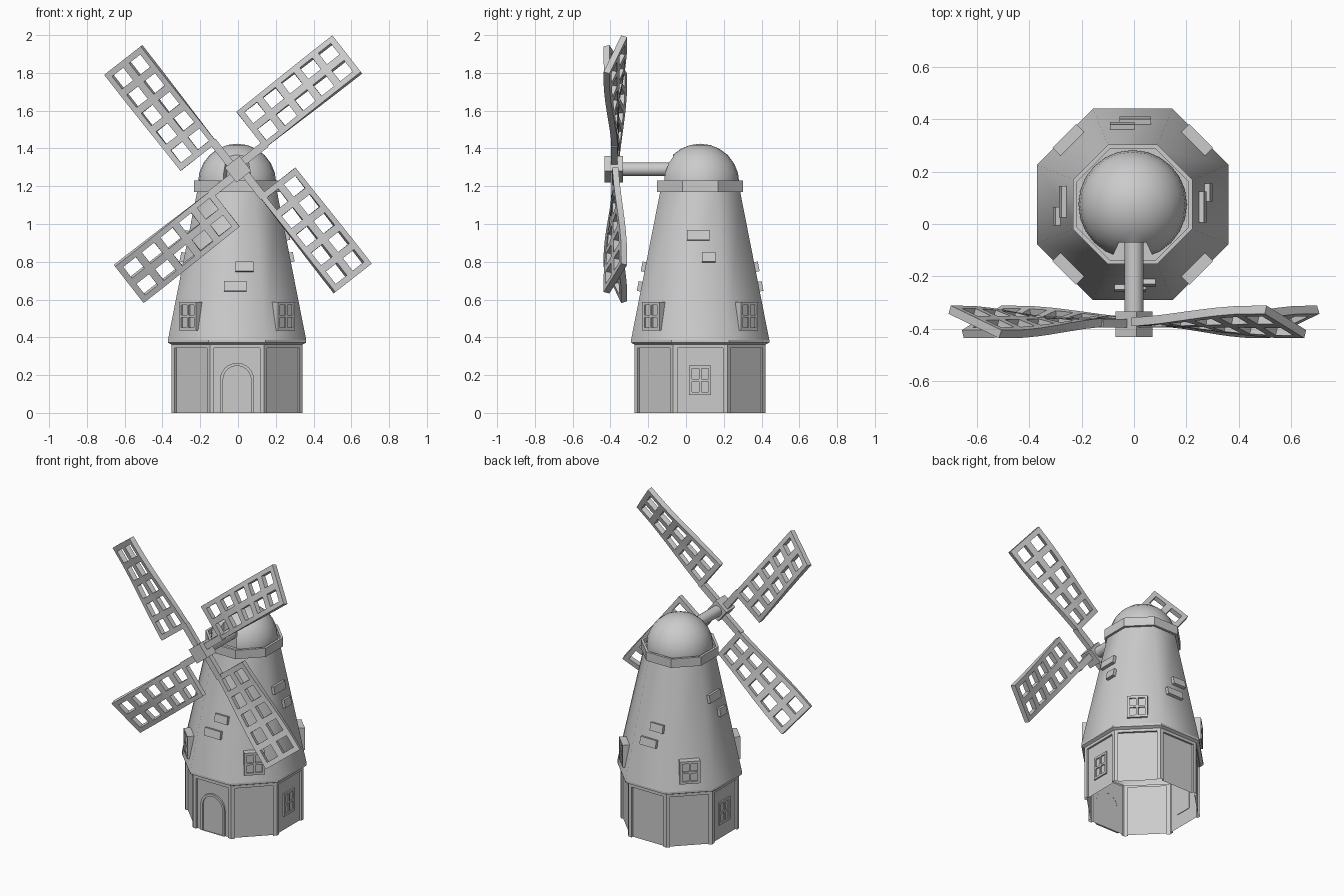
import bpy, bmesh, math
from mathutils import Matrix, Vector

if "Cube" in bpy.data.objects:
    bpy.data.objects.remove(bpy.data.objects["Cube"])

STONE = bpy.data.materials.new("grey_stone")
STONE.use_nodes = True
STONE.diffuse_color = (0.6, 0.6, 0.6, 1)
STONE.node_tree.nodes["Principled BSDF"].inputs["Base Color"].default_value = (0.6, 0.6, 0.6, 1)

CENTRE = Matrix.Translation((-0.005, 0.075, 0))
HUB = Vector((0, -0.38, 1.29))
TAN = math.tan(math.pi / 8)


def turn(degrees, axis="Z"):
    return Matrix.Rotation(math.radians(degrees), 4, axis)


def finish(name, bm, matrix=CENTRE, smooth=False, angle=None):
    bmesh.ops.recalc_face_normals(bm, faces=bm.faces)
    for f in bm.faces:
        f.smooth = smooth
    mesh = bpy.data.meshes.new(name)
    bm.to_mesh(mesh)
    bm.free()
    mesh.materials.append(STONE)
    ob = bpy.data.objects.new(name, mesh)
    bpy.context.collection.objects.link(ob)
    ob.matrix_world = matrix
    if angle:
        bpy.ops.object.select_all(action="DESELECT")
        ob.select_set(True)
        bpy.context.view_layer.objects.active = ob
        bpy.ops.object.shade_smooth_by_angle(angle=math.radians(angle))
    return ob


def add_box(bm, x0, x1, y0, y1, z0, z1, matrix=Matrix()):
    mid = Matrix.Translation(((x0 + x1) / 2, (y0 + y1) / 2, (z0 + z1) / 2))
    size = Matrix.Diagonal((x1 - x0, y1 - y0, z1 - z0, 1))
    bmesh.ops.create_cube(bm, size=1, matrix=matrix @ mid @ size)


def octagon(apothem, z):
    h = apothem * TAN
    return [turn(45 * i) @ Vector((-h, -apothem, z)) for i in range(8)]


def panelled(apothem, z, depth):
    # octagon whose sides step in between corner posts
    h, w, a = apothem * TAN, 0.121, apothem
    side = [(-h, -a), (-w, -a), (-w, depth - a), (w, depth - a), (w, -a)]
    return [turn(45 * i) @ Vector((x, y, z)) for i in range(8) for x, y in side]


def loft(bm, rings, close=False):
    rows = [[bm.verts.new(p) for p in ring] for ring in rings]
    if close:
        rows.append(rows[0])
    for a, b in zip(rows, rows[1:]):
        n = len(a)
        for i in range(n):
            j = (i + 1) % n
            bm.faces.new((a[i], a[j], b[j], b[i]))
    return rows


# Base: open shell with recessed panels and an overhanging rim
bm = bmesh.new()
loft(bm, [panelled(0.347, 0, 0.013), panelled(0.347, 0.343, 0.013),
          panelled(0.347, 0.3431, 0), panelled(0.347, 0.362, 0),
          panelled(0.366, 0.372, 0), panelled(0.366, 0.386, 0)])
bmesh.ops.remove_doubles(bm, verts=bm.verts, dist=0.00001)
finish("base", bm)

# Tapering tower
bm = bmesh.new()
loft(bm, [octagon(0.366, 0.386), octagon(0.21, 1.18)])
finish("tower", bm, smooth=True)

# Collar with a thin raised lip and the floor under the cap
bm = bmesh.new()
rows = loft(bm, [octagon(0.205, 1.17), octagon(0.228, 1.17), octagon(0.228, 1.23),
                 octagon(0.212, 1.23), octagon(0.212, 1.2)])
bm.faces.new(rows[-1])
finish("collar", bm)

# Domed cap with a splayed recess for the shaft
bm = bmesh.new()
bmesh.ops.create_uvsphere(bm, u_segments=24, v_segments=12, radius=0.207)
bmesh.ops.bisect_plane(bm, geom=bm.verts[:] + bm.edges[:] + bm.faces[:],
                       plane_co=(0, 0, -0.02), plane_no=(0, 0, -1), clear_outer=True)
bmesh.ops.holes_fill(bm, edges=[e for e in bm.edges if e.is_boundary])
dome = finish("dome_cap", bm, CENTRE @ Matrix.Translation((0, 0, 1.218)))
bm = bmesh.new()
plan = [(-0.052, -0.145), (0.052, -0.145), (0.105, -0.26), (-0.105, -0.26)]
rows = loft(bm, [[Vector((x, y, z)) for x, y in plan] for z in (1.1, 1.5)])
for row in rows:
    bm.faces.new(row)
cutter = finish("recess_cutter", bm)
cutter.hide_render = True
cut = dome.modifiers.new("recess", "BOOLEAN")
cut.object, cut.solver = cutter, "EXACT"
bpy.ops.object.select_all(action="DESELECT")
dome.select_set(True)
bpy.context.view_layer.objects.active = dome
bpy.ops.object.modifier_apply(modifier="recess")
bpy.data.objects.remove(cutter)
bpy.ops.object.shade_smooth_by_angle(angle=math.radians(30))


def window(name, degrees, r, back, half, z0, z1, bar, depth):
    bm = bmesh.new()
    zm, m = (z0 + z1) / 2, bar * 0.4
    add_box(bm, -half, half, -r, -back, z0, z1)
    for x0, x1 in ((-half, bar - half), (-m, m), (half - bar, half)):
        add_box(bm, x0, x1, -r - depth, -r + 0.001, z0, z1)
    for a, b in ((z0, z0 + bar), (zm - m, zm + m), (z1 - bar, z1)):
        add_box(bm, bar - half, half - bar, -r - depth, -r + 0.001, a, b)
    finish(name, bm, CENTRE @ turn(degrees))


# Side windows in the base and upright windows on the tower diagonals
for side, degrees in (("left", 90), ("right", -90)):
    window("base_window_" + side, degrees, 0.335, 0.33, 0.058, 0.095, 0.25, 0.015, 0.008)
for i in range(4):
    window(f"tower_window_{i + 1}", 45 + 90 * i, 0.36, 0.29, 0.064, 0.435, 0.588, 0.016, 0.01)

# Arched door frame and door
def arch(w, top, y):
    pts = [Vector((-w, y, 0))]
    for i in range(13):
        a = math.pi * (1 - i / 12)
        pts.append(Vector((w * math.cos(a), y, top + w * math.sin(a))))
    return pts + [Vector((w, y, 0))]


bm = bmesh.new()
loft(bm, [arch(0.09, 0.175, -0.333), arch(0.09, 0.175, -0.345),
          arch(0.074, 0.175, -0.345), arch(0.074, 0.175, -0.333)], close=True)
finish("door_frame", bm)
bm = bmesh.new()
bm.faces.new([bm.verts.new(p) for p in arch(0.075, 0.175, -0.336)])
finish("door", bm)

# Loose bricks lying on the slope of the tower
FRONT = [(0.04, 0.772, 0.095), (-0.01, 0.668, 0.12)]
SIDE = [(-0.01, 0.938, 0.12), (0.045, 0.823, 0.07)]
slope = math.degrees(math.atan2(0.156, 0.794))
for i, bricks in enumerate((FRONT, SIDE, FRONT, SIDE)):
    bm = bmesh.new()
    for x, z, w in bricks:
        r = 0.366 - (z - 0.386) * 0.156 / 0.794
        place = Matrix.Translation((x, -r, z)) @ turn(-slope, "X")
        add_box(bm, -w / 2, w / 2, -0.02, 0.02, -0.026, 0.026, place)
    finish(f"bricks_{i + 1}", bm, CENTRE @ turn(90 * i))

# Shaft and hub
bm = bmesh.new()
bmesh.ops.create_cone(bm, cap_ends=True, segments=16, radius1=0.036, radius2=0.036, depth=0.32)
finish("shaft", bm, Matrix.Translation((0, -0.19, 1.29)) @ turn(90, "X"), angle=40)
SAIL_ANGLE = 38
bm = bmesh.new()
add_box(bm, -0.05, 0.05, -0.052, 0.046, -0.05, 0.05)
finish("hub", bm, Matrix.Translation(HUB) @ turn(-SAIL_ANGLE, "Y"))

# Four twisted lattice sails, each hung to one side of its arm
US = [0.18]
for i in range(5):
    US += [0.213 + 0.125 * i, 0.297 + 0.125 * i]
US.append(0.83)
VS = [0, 0.028, 0.103, 0.142, 0.217, 0.245]


def sail_point(u, v):
    t = min(max((u - 0.12) / 0.63, 0), 1)
    k = 0.38 * t * t * (3 - 2 * t)
    return Vector((u, 0.005 + (v - 0.12) * k, v))


for n in range(4):
    place = Matrix.Translation(HUB) @ turn(-SAIL_ANGLE - 90 * n, "Y")
    bm = bmesh.new()
    grid = [[bm.verts.new(sail_point(u, v)) for v in VS] for u in US]
    for i in range(len(US) - 1):
        for j in range(len(VS) - 1):
            if not (i % 2 and j % 2):
                bm.faces.new((grid[i][j], grid[i + 1][j], grid[i + 1][j + 1], grid[i][j + 1]))
    sail = finish(f"sail_{n + 1}", bm, place)
    solid = sail.modifiers.new("thickness", "SOLIDIFY")
    solid.thickness, solid.offset = 0.033, 0
    bm = bmesh.new()
    add_box(bm, 0.03, 0.2, -0.016, 0.018, -0.006, 0.036)
    finish(f"sail_arm_{n + 1}", bm, place)
